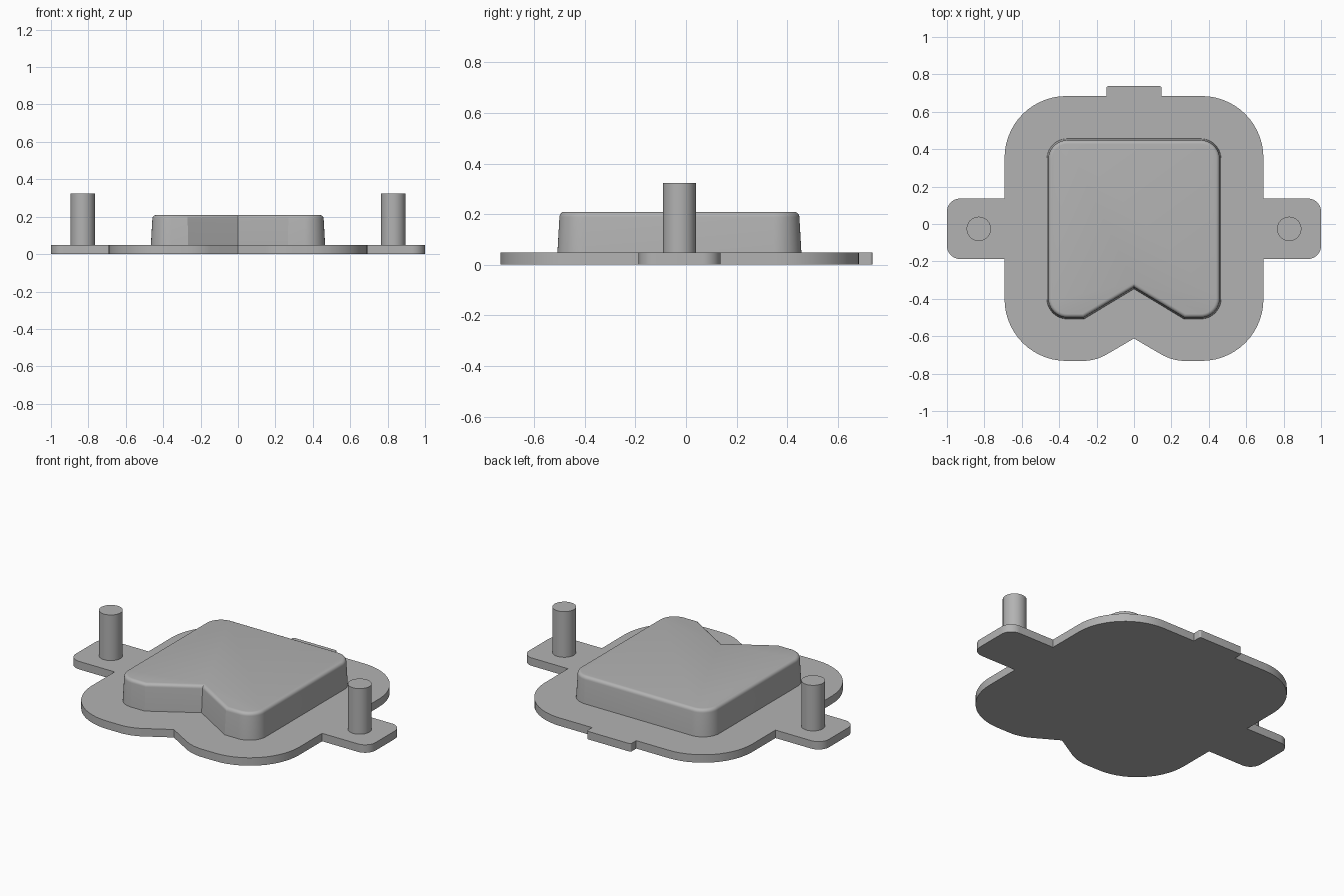
import bpy, bmesh, math
from mathutils import Vector

cube = bpy.data.objects.get("Cube")
if cube:
    bpy.data.objects.remove(cube, do_unlink=True)

grey = bpy.data.materials.new("plain grey")
grey.use_nodes = True
grey.diffuse_color = (0.45, 0.45, 0.45, 1)
grey.node_tree.nodes["Principled BSDF"].inputs["Base Color"].default_value = grey.diffuse_color

PLATE_TOP, BLOCK_TOP, PIN_TOP = 0.048, 0.209, 0.323


def mirrored(half):
    """Full counter-clockwise outline from a right half running front to back."""
    left = [(-x, y, r) for x, y, r in reversed(half) if x > 0]
    return half + left


def inset(corners, d):
    """Move every edge inward by d, shrinking the corner radii to match."""
    out = []
    for i, (x, y, r) in enumerate(corners):
        p = Vector((x, y))
        a = (p - Vector(corners[i - 1][:2])).normalized()
        b = (Vector(corners[(i + 1) % len(corners)][:2]) - p).normalized()
        na, nb = Vector((-a.y, a.x)), Vector((-b.y, b.x))
        q = p + (na + nb) * (d / (1 + na.dot(nb)))
        out.append((q.x, q.y, max(r - d, 0)))
    return out


def rounded(corners, steps=14):
    """Replace each corner that has a radius with an arc."""
    pts = []
    for i, (x, y, r) in enumerate(corners):
        p = Vector((x, y))
        if r == 0:
            pts.append(p)
            continue
        a = (Vector(corners[i - 1][:2]) - p).normalized()
        b = (Vector(corners[(i + 1) % len(corners)][:2]) - p).normalized()
        half = a.angle(b) / 2
        centre = p + (a + b).normalized() * (r / math.sin(half))
        start = p + a * (r / math.tan(half)) - centre
        end = p + b * (r / math.tan(half)) - centre
        turn = math.atan2(start.x * end.y - start.y * end.x, start.dot(end))
        for k in range(steps + 1):
            t = turn * k / steps
            c, s = math.cos(t), math.sin(t)
            pts.append(centre + Vector((c * start.x - s * start.y,
                                        s * start.x + c * start.y)))
    return pts


def loft(name, layers):
    """Skin a stack of (outline, height) layers and cap both ends."""
    bm = bmesh.new()
    rings = [[bm.verts.new((p.x, p.y, z)) for p in pts] for pts, z in layers]
    n = len(rings[0])
    for low, high in zip(rings, rings[1:]):
        for i in range(n):
            j = (i + 1) % n
            bm.faces.new((low[i], low[j], high[j], high[i]))
    bm.faces.new(rings[0][::-1])
    bm.faces.new(rings[-1])
    mesh = bpy.data.meshes.new(name)
    bm.to_mesh(mesh)
    bm.free()
    obj = bpy.data.objects.new(name, mesh)
    bpy.context.collection.objects.link(obj)
    finish(obj)


def finish(obj):
    obj.data.materials.append(grey)
    bpy.ops.object.select_all(action="DESELECT")
    obj.select_set(True)
    bpy.context.view_layer.objects.active = obj
    bpy.ops.object.shade_smooth_by_angle(angle=math.radians(25))


# Base plate with front notch, side ears and back tab
plate = mirrored([
    (0, -0.612, 0), (0.205, -0.732, 0.26), (0.692, -0.732, 0.33),
    (0.692, -0.187, 0), (1, -0.187, 0.07), (1, 0.136, 0.07), (0.692, 0.136, 0),
    (0.692, 0.684, 0.33), (0.147, 0.684, 0), (0.147, 0.737, 0.01)])
outline = rounded(plate)
loft("base_plate", [(outline, 0), (outline, PLATE_TOP)])

# Raised notched block: drafted walls and a rounded top rim
block = mirrored([(0, -0.347, 0), (0.267, -0.508, 0), (0.466, -0.508, 0.11),
                  (0.466, 0.456, 0.11)])
DRAFT, RIM = 0.008, 0.02
layers = [(rounded(block), PLATE_TOP)]
for k in range(6):
    a = math.pi / 2 * k / 5
    layers.append((rounded(inset(block, DRAFT + RIM * (1 - math.cos(a)))),
                   BLOCK_TOP - RIM + RIM * math.sin(a)))
loft("raised_block", layers)

# Locating pins on the ears
for side, x in (("left", 0.83), ("right", -0.83)):
    bpy.ops.mesh.primitive_cylinder_add(
        vertices=48, radius=0.065, depth=PIN_TOP - PLATE_TOP,
        location=(x, -0.026, (PIN_TOP + PLATE_TOP) / 2))
    pin = bpy.context.object
    pin.name = side + "_pin"
    finish(pin)
